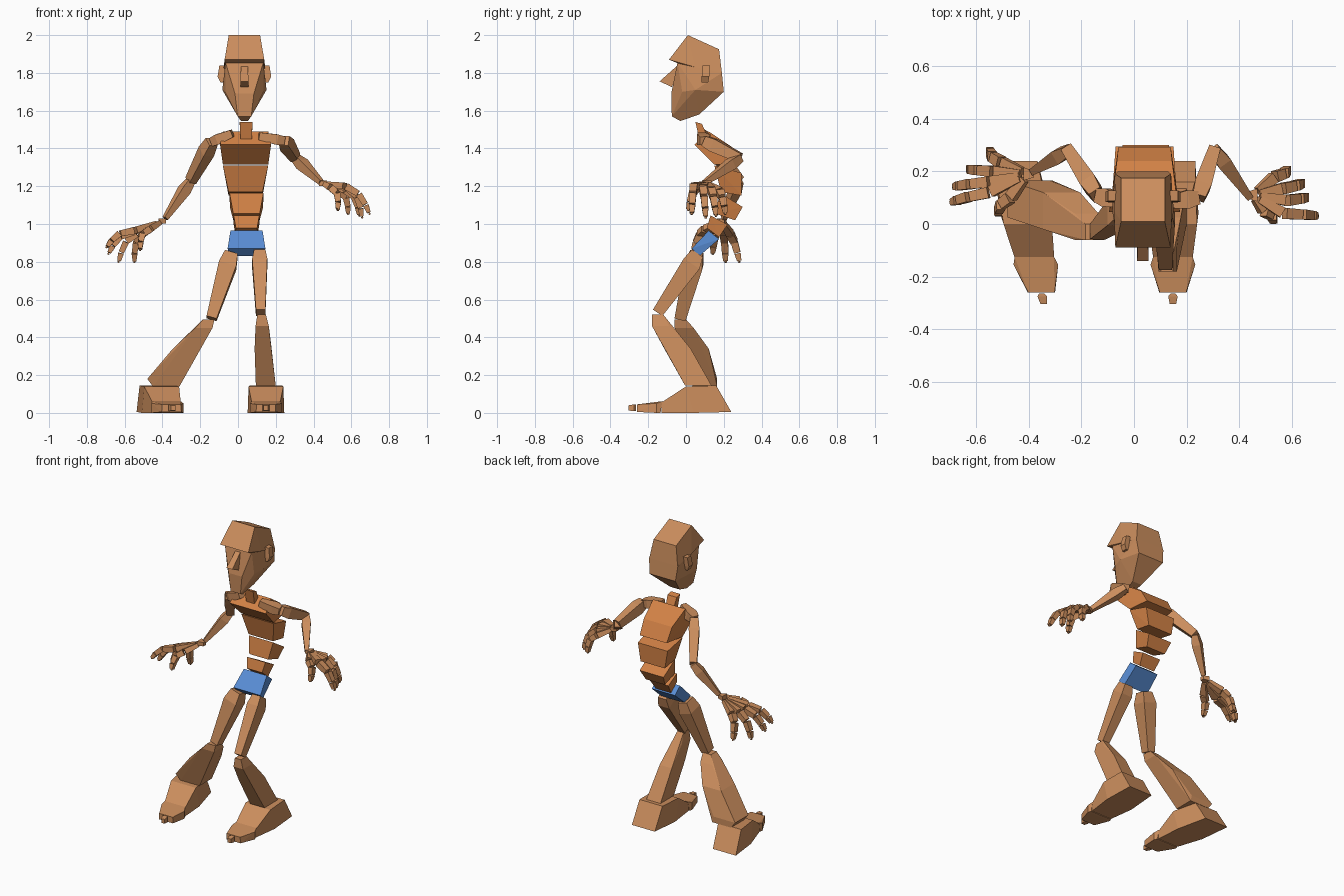
import bpy, bmesh
from mathutils import Vector as V


def material(name, rgb):
    m = bpy.data.materials.new(name)
    m.diffuse_color = (*rgb, 1)
    return m


SKIN = material("skin", (0.60, 0.27, 0.11))
TORSO = material("torso", (0.64, 0.22, 0.06))
BLUE = material("blue", (0.10, 0.27, 0.67))


def hull(name, pts, mat=SKIN):
    bm = bmesh.new()
    for p in pts:
        bm.verts.new(p)
    res = bmesh.ops.convex_hull(bm, input=bm.verts)
    junk = {e for e in res["geom_interior"] + res["geom_unused"] if isinstance(e, bmesh.types.BMVert)}
    bmesh.ops.delete(bm, geom=list(junk), context="VERTS")
    bmesh.ops.dissolve_limit(bm, angle_limit=0.03, verts=bm.verts, edges=bm.edges)
    bmesh.ops.recalc_face_normals(bm, faces=bm.faces)
    me = bpy.data.meshes.new(name)
    bm.to_mesh(me)
    bm.free()
    me.materials.append(mat)
    ob = bpy.data.objects.new(name, me)
    bpy.context.collection.objects.link(ob)
    return ob


def sym(name, cx, pts, mat=SKIN, shear=0.0):
    """Block mirrored about x = cx from (half width, y, z) points."""
    return hull(name, [(cx + shear * y + s * w, y, z) for w, y, z in pts for s in (-1, 1)], mat)


def limb(name, rings, axis=None, side=(1, 0, 0)):
    """Tapered block through (centre, width, depth) rings square to the axis."""
    ax = V(axis) if axis else V(rings[-1][0]) - V(rings[0][0])
    ax.normalize()
    s = V(side)
    s = (s - ax * s.dot(ax)).normalized()
    t = ax.cross(s)
    return hull(name, [V(c) + s * w * i / 2 + t * d * j / 2
                       for c, w, d in rings for i in (-1, 1) for j in (-1, 1)])


# Pelvis and spine blocks
C = 0.04
sym("pelvis", C + 0.005, [(.085, .12, .965), (.085, .175, .92), (.1, .03, .87), (.09, .07, .83)], BLUE)
sym("waist", C + 0.005, [(.068, .13, 1.045), (.068, .22, .997), (.056, .11, .98), (.056, .175, .93)], TORSO)
sym("belly", C + 0.005, [(.09, .18, 1.165), (.088, .30, 1.09), (.07, .155, 1.055), (.07, .26, 1.02)], TORSO)
sym("ribs", C, [(.12, .15, 1.31), (.11, .295, 1.27), (.09, .185, 1.17), (.09, .295, 1.15)], TORSO)
sym("chest", C, [(.135, .045, 1.42), (.12, .12, 1.49), (.12, .15, 1.315), (.1, .29, 1.32), (.105, .24, 1.41)], TORSO)
sym("neck", C + 0.003, [(.034, .05, 1.54), (.034, .085, 1.53), (.03, .07, 1.45), (.03, .11, 1.47)], TORSO)

# Head
H = 0.034
sym("forehead", H, [(.083, .01, 2.0), (.083, .175, 1.925), (.105, -.09, 1.87), (.1, -.04, 1.85),
                    (.105, .19, 1.8), (.11, .05, 1.83)])
sym("face", H, [(.1, -.045, 1.855), (.107, .19, 1.8), (.095, .2, 1.7), (.117, .05, 1.71), (.1, -.02, 1.70),
                (.05, -.078, 1.69), (.036, -.075, 1.57), (.018, -.03, 1.545), (.035, .07, 1.58)])
sym("nose", H, [(.018, -.05, 1.835), (.022, -.14, 1.755), (.022, -.075, 1.725), (.018, -.03, 1.82)])
for s, n in ((1, "left"), (-1, "right")):
    limb(n + "_ear", [((H + s * .112, .1, 1.75), .03, .035), ((H + s * .127, .103, 1.78), .03, .04),
                      ((H + s * .115, .108, 1.84), .035, .04)], (0, 0, 1))

# Arms: shoulder start, shoulder, elbow, wrist
for n, a, b, e, w in (("left", (.11, .08, 1.465), (.245, .1, 1.44), (.305, .285, 1.35), (.44, .1, 1.22)),
                      ("right", (-.03, .08, 1.48), (-.14, .11, 1.435), (-.25, .28, 1.23), (-.385, .2, 1.03))):
    A, B, E, W = V(a), V(b), V(e), V(w)
    limb(n + "_collar", [(A, .04, .04), (A.lerp(B, .7), .07, .055), (B, .05, .045)], side=(0, 1, 0))
    limb(n + "_upper_arm", [(B, .055, .05), (B.lerp(E, .25), .07, .065), (E, .05, .045)], side=(0, 0, 1))
    limb(n + "_forearm", [(E, .04, .04), (E.lerp(W, .25), .055, .055), (W, .025, .025)], side=(0, 0, 1))

# Hands: each digit has a palm strip, three joints and a small tip
hands = {
    "left": ((.45, .11, 1.215), [
        ("index", (.57, .04, 1.20), (.70, .03, 1.05)), ("middle", (.58, .09, 1.19), (.66, .105, 1.03)),
        ("ring", (.565, .135, 1.18), (.645, .16, 1.04)), ("little", (.535, .18, 1.17), (.585, .21, 1.05)),
        ("thumb", (.495, .05, 1.19), (.53, .01, 1.07))]),
    "right": ((-.40, .19, 1.015), [
        ("index", (-.55, .12, .965), (-.70, .08, .875)), ("middle", (-.55, .16, .96), (-.69, .14, .84)),
        ("ring", (-.535, .20, .95), (-.635, .21, .795)), ("little", (-.505, .235, .945), (-.55, .285, .795)),
        ("thumb", (-.47, .10, .97), (-.52, .035, .86))])}
for n, (w, digits) in hands.items():
    W, s = V(w), (1 if n == "left" else -1)
    limb(n + "_wrist", [(W - V((s * .02, 0, 0)), .025, .025), (W + V((s * .02, 0, 0)), .05, .03)], side=(0, 1, 0))
    for d, k, t in digits:
        K, T = V(k), V(t)
        up = V((s * .015, 0, .022))
        path = [W.lerp(K, .2), K, K.lerp(T, .42) + up, K.lerp(T, .75) + up * .6, K.lerp(T, .95), T]
        for i, (wa, wb) in enumerate(((.028, .042), (.042, .038), (.038, .034), (.034, .024), (.014, .01))):
            p, q = path[i], path[i + 1]
            limb(f"{n}_{d}_{i}", [(p.lerp(q, .04), wa, wa * .9), (p.lerp(q, .94), wb, wb * .85)], side=(0, 1, 0))

# Legs
limb("left_thigh", [((.115, .06, .845), .06, .07), ((.115, .03, .79), .08, .1), ((.12, -.15, .53), .05, .06)])
limb("right_thigh", [((-.035, .055, .845), .07, .07), ((-.055, .04, .78), .095, .1), ((-.14, -.03, .50), .055, .06)])
limb("left_shin", [((.125, -.15, .52), .045, .06), ((.128, -.135, .46), .07, .09), ((.133, -.045, .34), .09, .14),
                   ((.147, .065, .145), .105, .14)], (0, 0, 1))
limb("right_shin", [((-.155, -.03, .495), .06, .06), ((-.18, -.01, .45), .09, .1), ((-.275, .05, .34), .14, .14),
                    ((-.40, .095, .18), .16, .14), ((-.38, .1, .14), .14, .13)], (0, 0, 1))

# Feet
for n, cx, k in (("left", .148, 0), ("right", -.404, -.2)):
    sym(n + "_foot", cx, [(.092, .0, .14), (.085, .16, .145), (.085, .24, .005), (.097, .04, .0),
                          (.075, -.13, .0), (.075, -.13, .055)], shear=k)
    sym(n + "_toes", cx, [(.075, -.125, .062), (.078, -.135, .0), (.085, -.155, .05), (.085, -.155, .0),
                          (.05, -.26, .045), (.052, -.26, .005)], shear=k)
    sym(n + "_toe_tip", cx, [(.01, -.265, .045), (.01, -.265, .01), (.018, -.275, .045), (.018, -.275, .01),
                             (.012, -.305, .04), (.012, -.305, .012)], shear=k)
